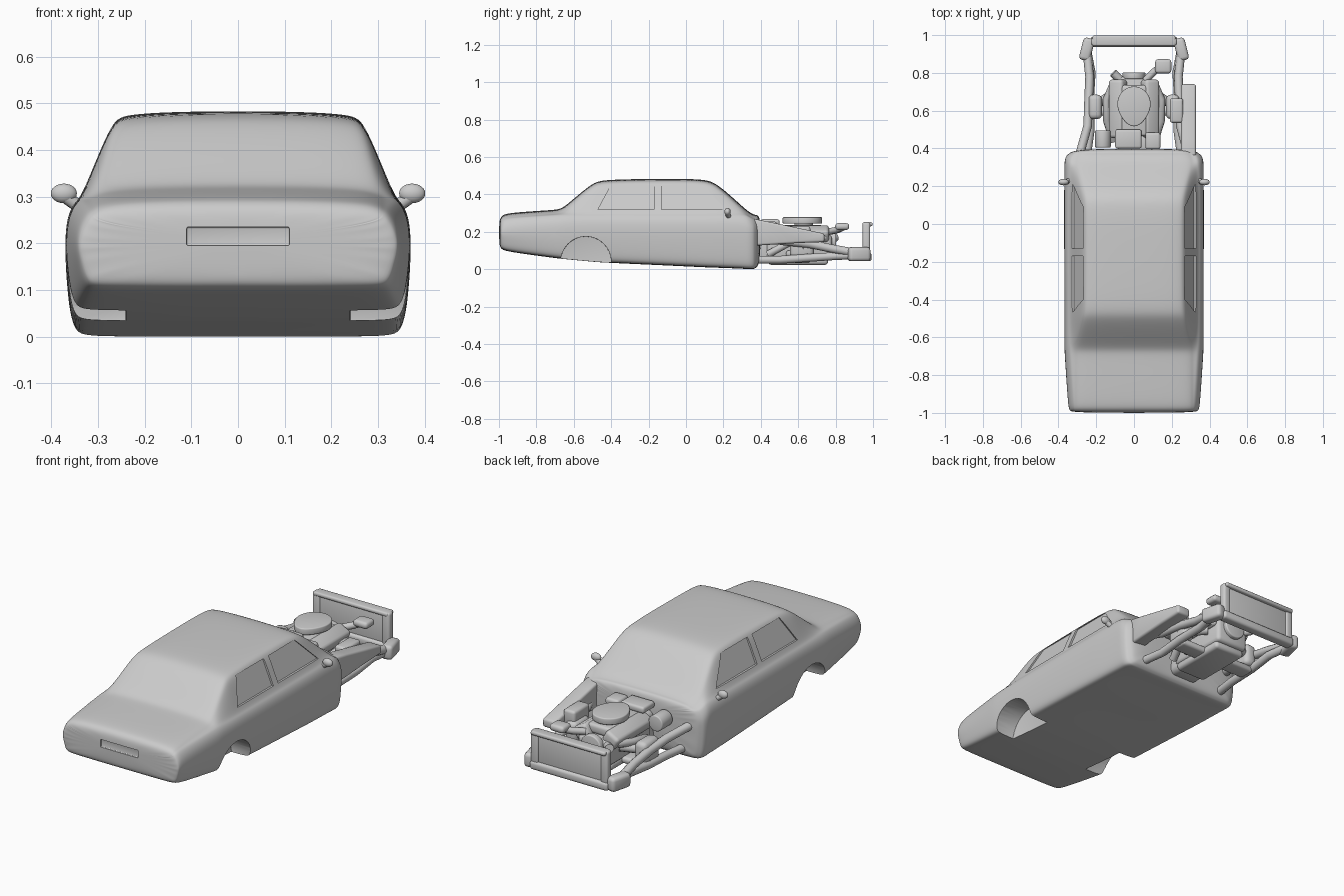
import bpy, bmesh, math
from mathutils import Vector

if "Cube" in bpy.data.objects:
    bpy.data.objects.remove(bpy.data.objects["Cube"])


def mesh_object(name, verts, faces):
    me = bpy.data.meshes.new(name)
    me.from_pydata(verts, [], faces)
    bm = bmesh.new()
    bm.from_mesh(me)
    bmesh.ops.recalc_face_normals(bm, faces=bm.faces)
    bm.to_mesh(me)
    bm.free()
    ob = bpy.data.objects.new(name, me)
    bpy.context.collection.objects.link(ob)
    return ob


def loft(name, rings):
    n = len(rings[0])
    verts = [p for r in rings for p in r]
    faces = [(i * n + j, i * n + (j + 1) % n, (i + 1) * n + (j + 1) % n, (i + 1) * n + j)
             for i in range(len(rings) - 1) for j in range(n)]
    faces += [tuple(range(n)), tuple(range(len(verts) - n, len(verts)))]
    return mesh_object(name, verts, faces)


def select(ob):
    bpy.ops.object.select_all(action='DESELECT')
    ob.select_set(True)
    bpy.context.view_layer.objects.active = ob


def smooth(ob, angle=35):
    select(ob)
    bpy.ops.object.shade_smooth_by_angle(angle=math.radians(angle))
    return ob


def bevel(ob, width):
    m = ob.modifiers.new("round", 'BEVEL')
    m.width, m.segments = width, 3
    select(ob)
    bpy.ops.object.modifier_apply(modifier=m.name)
    return smooth(ob, 50)


def box(name, loc, size, r=0.012, rot=(0, 0, 0)):
    bpy.ops.mesh.primitive_cube_add(size=1, location=loc, rotation=rot)
    ob = bpy.context.object
    ob.name = name
    ob.scale = size
    bpy.ops.object.transform_apply(location=False, rotation=False, scale=True)
    return bevel(ob, r)


def cyl(name, loc, r, depth, rot=(0, 0, 0), r2=None, edge=0.006):
    bpy.ops.mesh.primitive_cone_add(vertices=32, radius1=r, radius2=r if r2 is None else r2,
                                    depth=depth, location=loc, rotation=rot)
    bpy.context.object.name = name
    return bevel(bpy.context.object, edge)


def ball(name, loc, size):
    bpy.ops.mesh.primitive_uv_sphere_add(segments=24, ring_count=12, radius=1, location=loc)
    ob = bpy.context.object
    ob.name, ob.scale = name, size
    return smooth(ob)


def pipe(name, pts, r):
    cu = bpy.data.curves.new(name, 'CURVE')
    cu.dimensions = '3D'
    cu.bevel_depth, cu.bevel_resolution, cu.use_fill_caps = r, 3, True
    sp = cu.splines.new('POLY')
    sp.points.add(len(pts) - 1)
    for p, c in zip(sp.points, pts):
        p.co = (*c, 1)
    ob = bpy.data.objects.new(name, cu)
    bpy.context.collection.objects.link(ob)
    return ob


def cut(ob, cutter):
    m = ob.modifiers.new("cut", 'BOOLEAN')
    m.operation, m.solver, m.object = 'DIFFERENCE', 'EXACT', cutter
    select(ob)
    bpy.ops.object.modifier_apply(modifier=m.name)
    bpy.data.objects.remove(cutter)


# Body shell stations: y, bottom z, half width, shoulder z, top z, top half width
stations = [
    (-1.0, .125, .335, .235, .255, .29), (-.985, .105, .345, .262, .283, .30),
    (-.95, .093, .352, .272, .297, .30), (-.72, .062, .367, .287, .311, .30),
    (-.67, .056, .37, .290, .316, .30), (-.63, .052, .37, .293, .345, .29),
    (-.50, .040, .37, .295, .458, .268), (-.44, .035, .37, .295, .475, .26),
    (-.10, .020, .372, .295, .479, .26), (.10, .010, .372, .295, .477, .26),
    (.165, .008, .372, .295, .455, .265), (.30, .003, .37, .294, .332, .295),
    (.335, .0, .37, .280, .302, .30), (.36, .0, .362, .265, .289, .29),
    (.37, .004, .35, .262, .286, .285), (.40, .03, .31, .255, .28, .27)]


def section(y, zb, w, zs, zt, rw):
    half = [(.85 * w, zb), (.94 * w, zb + .006), (.975 * w, zb + .05), (w, .19),
            (.985 * w, zs - .035), (.935 * w, zs - .004), (.9 * w, zs + .004),
            (rw + .012, zt - .018), (rw - .015, zt - .002), (rw * .5, zt + .004)]
    return ([(0, y, zb)] + [(x, y, z) for x, z in half] + [(0, y, zt + .005)]
            + [(-x, y, z) for x, z in reversed(half)])


body = loft("car_body", [section(*s) for s in stations])
sub = body.modifiers.new("smooth", 'SUBSURF')
sub.levels = sub.render_levels = 3
select(body)
bpy.ops.object.modifier_apply(modifier=sub.name)

# Rear wheel wells and shallow side window recesses
windows = [[(-.47, .32), (-.17, .32), (-.17, .45), (-.40, .45)],
           [(-.13, .32), (.21, .32), (.09, .45), (-.13, .45)]]
for s in (1, -1):
    cut(body, cyl("wheel_well_cutter", (s * .36, -.535, .04), .135, .24, (0, math.pi / 2, 0), edge=.002))
    for w in windows:
        def ring(d):
            return [(s * (.332 - (z - .30) * .42 + d), y, z) for y, z in w]
        cut(body, loft("window_cutter", [ring(-.006), ring(.08)]))
# Number plate recess
cut(body, box("plate_cutter", (0, -1.02, .215), (.22, .06, .04), .004))
smooth(body, 30)

# Door mirrors
for s in (1, -1):
    ball("door_mirror", (s * .373, .222, .307), (.028, .017, .021))
    pipe("mirror_arm", [(s * .335, .23, .275), (s * .37, .222, .30)], .014)

# Front frame rails, uprights, suspension arms and towers
for s in (1, -1):
    pipe("lower_frame_rail", [(s * .25, .36, .05), (s * .23, .5, .05), (s * .235, .65, .06),
                              (s * .225, .8, .07), (s * .25, .93, .075)], .022)
    pipe("upper_frame_rail", [(s * .29, .36, .18), (s * .245, .52, .15), (s * .24, .66, .135),
                              (s * .235, .78, .11), (s * .25, .92, .085)], .023)
    box("frame_horn", (s * .25, .925, .08), (.06, .12, .075), .018, (0, 0, s * .25))
    box("radiator_post", (s * .205, .965, .15), (.045, .04, .2), .012)
    box("suspension_tower", (s * .205, .62, .12), (.07, .13, .12), .025)
    pipe("suspension_arm", [(s * .11, .55, .08), (s * .23, .66, .07)], .022)
    pipe("engine_mount", [(s * .1, .70, .14), (s * .23, .61, .12)], .024)
    pipe("exhaust_manifold", [(s * .11, .74, .17), (s * .145, .66, .16),
                              (s * .145, .55, .14), (s * .11, .44, .08)], .02)

# Inner fender on one side
prof = [(.36, .27), (.45, .252), (.60, .22), (.74, .19), (.74, .145), (.60, .14), (.36, .125)]
bevel(loft("inner_fender", [[(x, y, z) for y, z in prof] for x in (.25, .328)]), .012)

# Radiator support
box("front_crossmember", (0, .965, .065), (.46, .055, .045), .014)
box("radiator", (0, .965, .155), (.38, .026, .17), .008)
box("radiator_top_bar", (0, .97, .24), (.44, .055, .022), .009)

# Engine block, heads and sump
box("engine_block", (0, .605, .12), (.19, .35, .13), .02)
for s in (1, -1):
    box("cylinder_head", (s * .085, .61, .19), (.085, .31, .07), .018, (0, s * .5, 0))
box("intake_manifold", (0, .60, .21), (.14, .27, .05), .015)
box("oil_pan", (0, .60, .045), (.18, .32, .045), .018)
box("gearbox", (0, .42, .12), (.17, .12, .18), .03)
box("suspension_crossmember", (0, .62, .05), (.46, .09, .035), .014)
cyl("fan_pulley", (0, .785, .15), .06, .035, (math.pi / 2, 0, 0))
pipe("radiator_hose", [(.06, .76, .20), (.11, .81, .21), (.15, .84, .225)], .018)
pipe("lower_hose", [(-.07, .76, .16), (-.11, .80, .17)], .022)

# Air cleaner: round with a pointed tail
outline = []
for i in range(40):
    a = 2 * math.pi * i / 40
    tail = max(0, -math.sin(a)) ** 3 * .025
    outline.append((.088 * math.cos(a), .635 + .093 * math.sin(a) - tail))
bevel(loft("air_cleaner", [[(x, y, z) for x, y in outline] for z in (.243, .278)]), .006)
cyl("air_cleaner_neck", (0, .63, .235), .05, .04)

# Bay accessories
box("fluid_reservoir", (.155, .835, .228), (.085, .075, .036), .015)
cyl("brake_booster", (-.165, .45, .20), .042, .09, (math.pi / 2, 0, 0))
box("wiper_motor", (.10, .44, .235), (.08, .09, .04), .014)
box("heater_box", (-.03, .45, .25), (.14, .10, .035), .012)
box("battery", (.225, .60, .19), (.07, .13, .08), .014)
